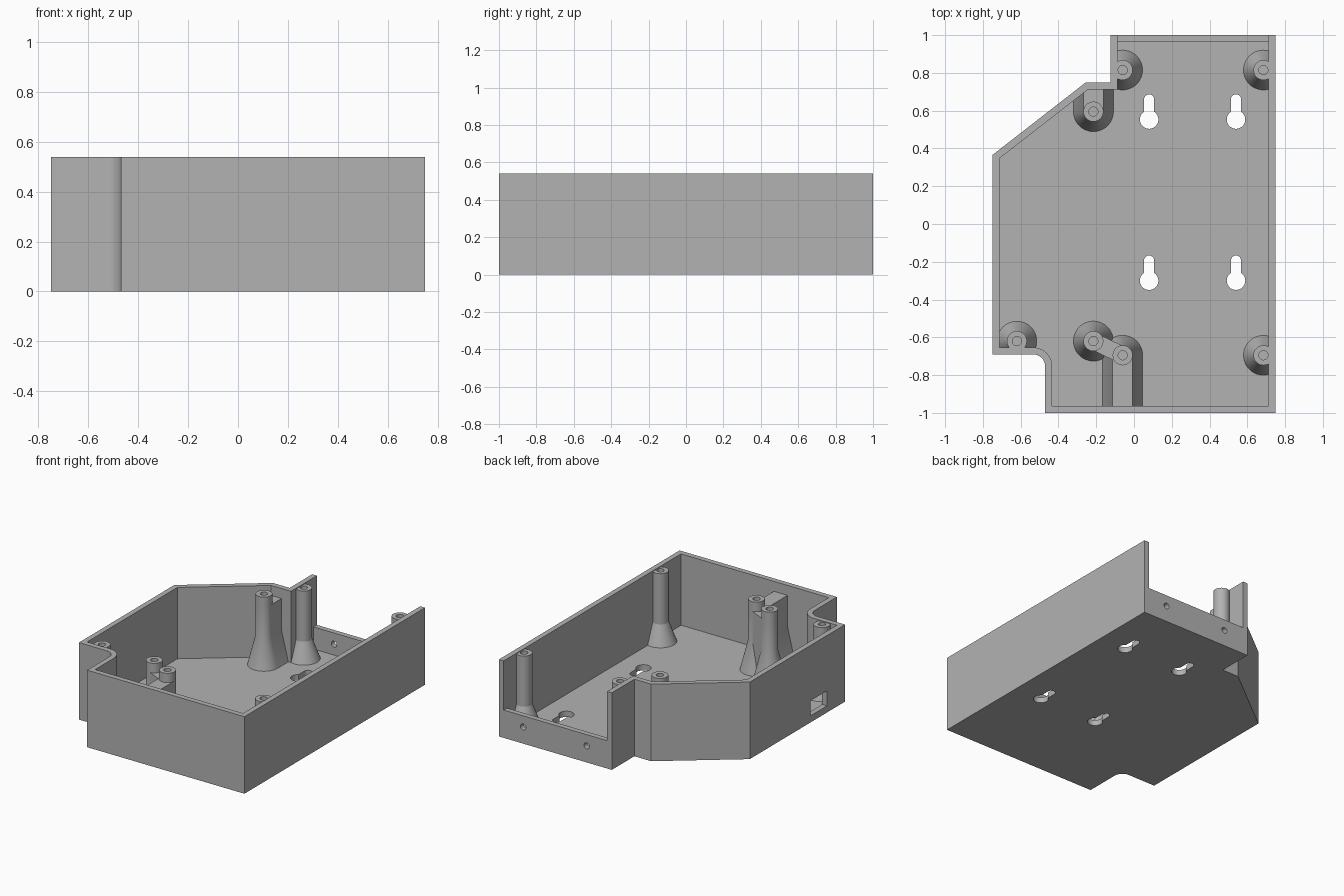
import bpy, bmesh, math
from mathutils import Vector

if "Cube" in bpy.data.objects:
    bpy.data.objects.remove(bpy.data.objects["Cube"], do_unlink=True)

WALL, FLOOR, TOP = 0.037, 0.04, 0.54
POST_TOP, RIB_TOP, POST_R, FLARE_R = 0.535, 0.47, 0.053, 0.107

grey = bpy.data.materials.new("light_grey_plastic")
grey.use_nodes = True
colour = (0.45, 0.45, 0.45, 1)
grey.diffuse_color = colour
grey.node_tree.nodes["Principled BSDF"].inputs["Base Color"].default_value = colour


def loft(name, sections):
    """Solid through stacked outlines: a list of (points, z)."""
    bm = bmesh.new()
    rings = [[bm.verts.new((x, y, z)) for x, y in pts] for pts, z in sections]
    bm.faces.new(rings[0][::-1])
    bm.faces.new(rings[-1])
    for low, high in zip(rings, rings[1:]):
        for i in range(len(low)):
            j = (i + 1) % len(low)
            bm.faces.new((low[i], low[j], high[j], high[i]))
    bmesh.ops.remove_doubles(bm, verts=bm.verts, dist=1e-5)
    bmesh.ops.recalc_face_normals(bm, faces=bm.faces)
    mesh = bpy.data.meshes.new(name)
    bm.to_mesh(mesh)
    bm.free()
    mesh.materials.append(grey)
    obj = bpy.data.objects.new(name, mesh)
    bpy.context.collection.objects.link(obj)
    return obj


def stadium(a, b, r, n=24):
    """Outline of a circle swept from a to b."""
    a, b = Vector(a), Vector(b)
    d = b - a
    start = math.atan2(d.y, d.x) - math.pi / 2
    pts = []
    for k, c in enumerate((b, a)):
        for i in range(n + 1):
            t = start + math.pi * (k + i / n)
            pts.append((c.x + r * math.cos(t), c.y + r * math.sin(t)))
    return pts


def inset(pts, t):
    """Mitred inward offset of a counter-clockwise outline."""
    out = []
    for i, p in enumerate(pts):
        p = Vector(p)
        e1 = (p - Vector(pts[i - 1])).normalized()
        e2 = (Vector(pts[(i + 1) % len(pts)]) - p).normalized()
        n1, n2 = Vector((-e1.y, e1.x)), Vector((-e2.y, e2.x))
        out.append(tuple(p + (n1 + n2) * (t / (1 + n1.dot(n2)))))
    return out


def box(name, x0, x1, y0, y1, z0, z1):
    pts = [(x0, y0), (x1, y0), (x1, y1), (x0, y1)]
    return loft(name, [(pts, z0), (pts, z1)])


def boolean(obj, tool, operation):
    mod = obj.modifiers.new("cut", 'BOOLEAN')
    mod.operation, mod.object, mod.solver = operation, tool, 'EXACT'
    bpy.context.view_layer.objects.active = obj
    bpy.ops.object.modifier_apply(modifier=mod.name)


cutters = set()


def cut(obj, tool):
    tool.hide_render = True
    cutters.add(tool)
    boolean(obj, tool, 'DIFFERENCE')


# Case outline, with the rounded notch at the front
arc = [(-0.535 + 0.065 * math.cos(a), -0.755 + 0.065 * math.sin(a))
       for a in (math.pi / 2 * (1 - i / 12) for i in range(13))]
outline = [(-0.47, -1), (0.75, -1), (0.75, 1), (-0.125, 1), (-0.125, 0.75),
           (-0.255, 0.75), (-0.75, 0.365), (-0.75, -0.69)] + arc
inner = inset(outline, WALL)

# Case shell
case = loft("case_shell", [(outline, 0), (outline, TOP)])
cavity = loft("cavity_cutter", [(inner, FLOOR), (inner, TOP + 0.1)])
cut(case, cavity)

# Lowered back wall and side port
cut(case, box("back_opening", -0.125 + WALL, 0.75 - WALL, 0.9, 1.1, 0.195, 0.7))
cut(case, box("side_port", -0.8, -0.7, -0.49, -0.31, 0.047, 0.152))

# Screw holes through the back wall
for x in (0.07, 0.5625):
    disc = stadium((0, 0), (0, 0), 0.021)
    hole = loft("back_hole", [(disc, -0.1), (disc, 0.1)])
    hole.rotation_euler.x = math.pi / 2
    hole.location = (x, 1, 0.116)
    bpy.context.view_layer.update()
    cut(case, hole)

# Keyhole hangers in the floor
for x in (0.08, 0.54):
    for y in (0.553, -0.3):
        for end, r in ((0, 0.049), (0.106, 0.027)):
            pts = stadium((x, y), (x, y + end), r)
            cut(case, loft("keyhole", [(pts, -0.1), (pts, 0.1)]))

# Screw posts: position, flare height, point the supporting rib runs to
posts = [
    ("back_right_post", (-0.06, 0.815), 0.18, None),
    ("back_left_post", (0.685, 0.815), 0.18, None),
    ("diagonal_wall_post", (-0.215, 0.595), 0.25, (-0.215, 0.85)),
    ("notch_post", (-0.62, -0.62), 0.18, None),
    ("inner_post", (-0.215, -0.62), 0.25, None),
    ("front_rib_post", (-0.06, -0.695), 0.25, (-0.06, -1.1)),
    ("front_left_post", (0.685, -0.695), 0.18, None),
]
parts = [case]
for name, p, neck, rib_end in posts:
    q = rib_end or p
    wide, slim, disc = stadium(p, q, FLARE_R), stadium(p, q, POST_R), stadium(p, p, POST_R)
    pin = stadium(p, p, 0.024)
    hole = loft("post_hole", [(pin, 0.38), (pin, 0.6)])
    foot = loft(name + "_foot", [(wide, FLOOR - 0.005), (slim, neck), (slim, RIB_TOP)])
    post = loft(name, [(disc, RIB_TOP), (disc, POST_TOP)])
    for obj in (foot, post):
        boolean(obj, cavity, 'INTERSECT')
        cut(obj, hole)
        parts.append(obj)

# Web joining the two front posts
web_pts = stadium((-0.205, -0.625), (-0.07, -0.69), 0.045)
web = loft("post_web", [(web_pts, FLOOR), (web_pts, RIB_TOP - 0.002)])
for _, p, _, _ in posts[4:6]:
    pin = stadium(p, p, 0.024)
    cut(web, loft("web_hole", [(pin, 0.38), (pin, 0.6)]))
parts.append(web)

for tool in cutters:
    bpy.data.objects.remove(tool, do_unlink=True)

# Smooth rounded surfaces, keep edges sharp
bpy.ops.object.select_all(action='DESELECT')
for obj in parts:
    obj.select_set(True)
bpy.context.view_layer.objects.active = case
bpy.ops.object.shade_smooth_by_angle(angle=math.radians(20))
